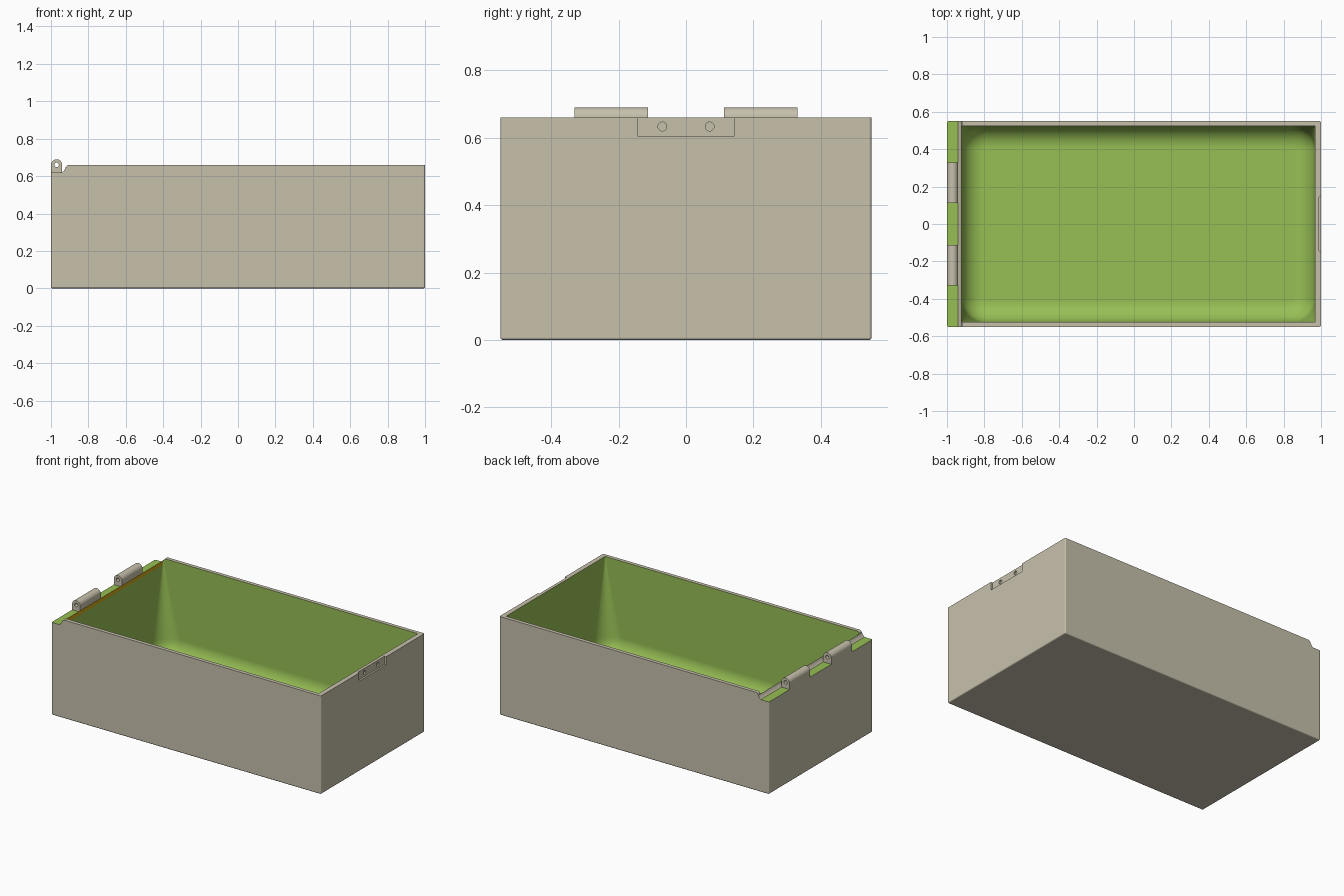
import bpy, bmesh, math
from mathutils import Matrix

cube = bpy.data.objects.get("Cube")
if cube:
    bpy.data.objects.remove(cube, do_unlink=True)


def material(name, rgb):
    m = bpy.data.materials.new(name)
    m.use_nodes = True
    m.diffuse_color = (*rgb, 1)
    m.node_tree.nodes["Principled BSDF"].inputs["Base Color"].default_value = (*rgb, 1)
    return m


BEIGE = material("beige", (0.57, 0.53, 0.41))
GREEN = material("green", (0.31, 0.52, 0.09))
OCHRE = material("ochre", (0.6, 0.38, 0.01))

TOP, LEDGE, HALF_Y = 0.66, 0.62, 0.55
PIN_X, PIN_Z = -0.97, 0.66


def finish(bm, name):
    bmesh.ops.recalc_face_normals(bm, faces=bm.faces)
    me = bpy.data.meshes.new(name)
    bm.to_mesh(me)
    bm.free()
    for m in (BEIGE, GREEN, OCHRE):
        me.materials.append(m)
    ob = bpy.data.objects.new(name, me)
    bpy.context.collection.objects.link(ob)
    return ob


def prism(profile, y0, y1):
    """Extrude an x-z outline along y."""
    bm = bmesh.new()
    face = bm.faces.new([bm.verts.new((x, y0, z)) for x, z in profile])
    ext = bmesh.ops.extrude_face_region(bm, geom=[face])
    moved = [g for g in ext["geom"] if isinstance(g, bmesh.types.BMVert)]
    bmesh.ops.translate(bm, verts=moved, vec=(0, y1 - y0, 0))
    bmesh.ops.recalc_face_normals(bm, faces=bm.faces)
    return bm


def arc(cx, cz, r, a0, a1, n):
    angles = [math.radians(a0 + (a1 - a0) * i / n) for i in range(n + 1)]
    return [(cx + r * math.cos(a), cz + r * math.sin(a)) for a in angles]


def cut(target, cutter):
    mod = target.modifiers.new("cut", "BOOLEAN")
    mod.operation = "DIFFERENCE"
    mod.solver = "EXACT"
    mod.material_mode = "TRANSFER"
    mod.object = cutter
    bpy.context.view_layer.objects.active = target
    bpy.ops.object.modifier_apply(modifier=mod.name)
    bpy.data.objects.remove(cutter, do_unlink=True)


def smooth(ob):
    bpy.ops.object.select_all(action="DESELECT")
    ob.select_set(True)
    bpy.context.view_layer.objects.active = ob
    bpy.ops.object.shade_smooth_by_angle(angle=math.radians(32))


# Box body: side outline with the hinge ledge and its clearance curve
outline = [(-1, 0), (1, 0), (1, TOP)]
outline += arc(-0.904, 0.645, 0.015, 90, 165, 5)
outline += arc(PIN_X, PIN_Z, 0.05, -15, -53, 6)
outline += [(-0.94, LEDGE), (-1, LEDGE)]
bm = prism(outline, -HALF_Y, HALF_Y)
for f in bm.faces:
    if f.normal.z > 0.9 and abs(f.calc_center_median().z - LEDGE) < 0.005:
        f.material_index = 1


def outer_edge(e):
    a, b = (v.co for v in e.verts)
    upright = abs(a.x - b.x) < 1e-4 and abs(a.y - b.y) < 1e-4 and abs(a.x) > 0.99
    return upright or max(a.z, b.z) < 1e-4


bmesh.ops.bevel(bm, geom=[e for e in bm.edges if outer_edge(e)], offset=0.008,
                offset_type="OFFSET", segments=3, profile=0.5, affect="EDGES", material=0)
body = finish(bm, "box_body")

# Cavity: square at the rim, blending to round corners and a filleted floor
X0, X1, YI, FLOOR = -0.922, 0.968, 0.525, 0.03
R_LOW, FILLET, N = 0.125, 0.115, 8
levels = [(0.8, 0.004, 0), (TOP, 0.004, 0), (0.618, 0.012, 0)]
for i in range(N + 1):
    a = math.pi / 2 * i / N
    inset = FILLET * (1 - math.cos(a))
    levels.append((FLOOR + FILLET * (1 - math.sin(a)), R_LOW - inset, inset))


def ring(bm, z, r, inset):
    x0, x1, y = X0 + inset, X1 - inset, YI - inset
    pts = []
    for cx, cy, a in ((x1 - r, y - r, 0), (x0 + r, y - r, 90),
                      (x0 + r, r - y, 180), (x1 - r, r - y, 270)):
        pts += arc(cx, cy, r, a, a + 90, N)
    return [bm.verts.new((px, py, z)) for px, py in pts]


bm = bmesh.new()
rings = [ring(bm, *lv) for lv in levels]
for a, b in zip(rings, rings[1:]):
    for i in range(len(a)):
        j = (i + 1) % len(a)
        bm.faces.new((a[i], a[j], b[j], b[i]))
bm.faces.new(rings[0])
bm.faces.new(rings[-1])
for f in bm.faces:
    c = f.calc_center_median()
    lip = abs(c.x - X0) < 0.001 and 0.618 < c.z < TOP and abs(c.y) < 0.1
    f.material_index = 2 if lip else 1
cut(body, finish(bm, "cavity_cutter"))

# Latch recess in the right-hand end wall, open at the top
bm = bmesh.new()
bmesh.ops.create_cube(bm, size=1, matrix=Matrix.Translation((1.038, 0, 0.705))
                      @ Matrix.Diagonal((0.1, 0.288, 0.2, 1)))
cut(body, finish(bm, "latch_cutter"))

# Two blind screw holes in the recess
for y in (-0.07, 0.07):
    bm = bmesh.new()
    bmesh.ops.create_cone(bm, cap_ends=True, segments=24, radius1=0.013, radius2=0.013, depth=0.04,
                          matrix=Matrix.Translation((0.999, y, 0.633))
                          @ Matrix.Rotation(math.pi / 2, 4, "Y"))
    cut(body, finish(bm, "screw_hole_cutter"))

smooth(body)
wn = body.modifiers.new("even_shading", "WEIGHTED_NORMAL")
wn.keep_sharp = True

# Hinge knuckles with pin holes
for side, y0 in (("front", -0.33), ("back", 0.112)):
    y1 = y0 + 0.218
    shape = [(-1, LEDGE - 0.004), (-0.94, LEDGE - 0.004)] + arc(PIN_X, PIN_Z, 0.03, 0, 180, 20)
    knuckle = finish(prism(shape, y0, y1), side + "_hinge_knuckle")
    hole = prism(arc(PIN_X, PIN_Z, 0.012, 0, 345, 23), y0 - 0.1, y1 + 0.1)
    cut(knuckle, finish(hole, "pin_hole_cutter"))
    smooth(knuckle)
